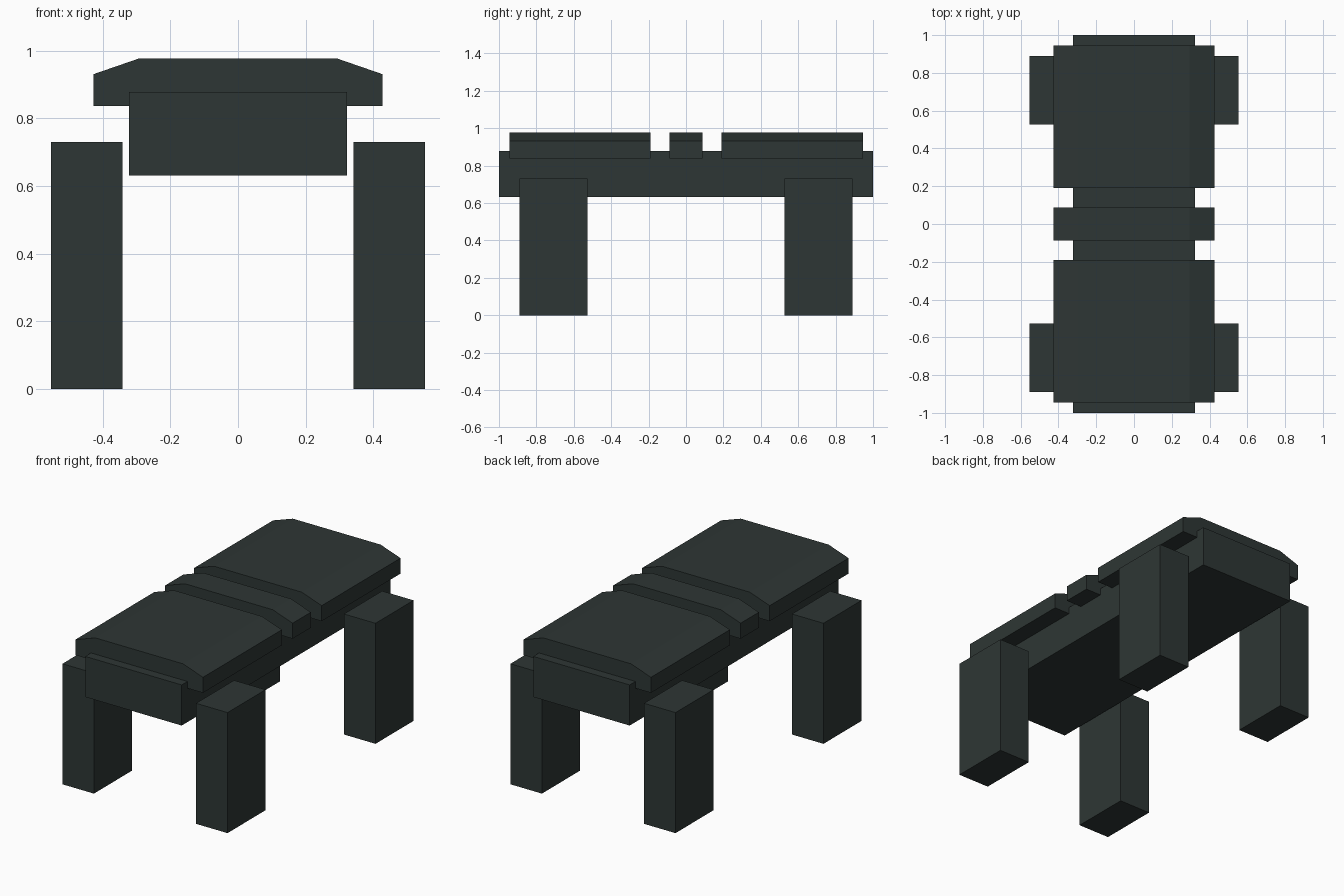
import bpy, bmesh

if "Cube" in bpy.data.objects:
    bpy.data.objects.remove(bpy.data.objects["Cube"])

mat = bpy.data.materials.new("dark slate")
mat.diffuse_color = (0.027, 0.037, 0.035, 1)
mat.use_nodes = True
mat.node_tree.nodes["Principled BSDF"].inputs["Base Color"].default_value = mat.diffuse_color


def prism(name, profile, y0, y1):
    """Extrude an x/z profile along y."""
    bm = bmesh.new()
    face = bm.faces.new([bm.verts.new((x, y0, z)) for x, z in profile])
    ext = bmesh.ops.extrude_face_region(bm, geom=[face])
    verts = [v for v in ext["geom"] if isinstance(v, bmesh.types.BMVert)]
    bmesh.ops.translate(bm, verts=verts, vec=(0, y1 - y0, 0))
    bmesh.ops.recalc_face_normals(bm, faces=bm.faces)
    mesh = bpy.data.meshes.new(name)
    bm.to_mesh(mesh)
    bm.free()
    mesh.materials.append(mat)
    obj = bpy.data.objects.new(name, mesh)
    bpy.context.collection.objects.link(obj)
    return obj


def rect(x0, x1, z0, z1):
    return [(x0, z0), (x1, z0), (x1, z1), (x0, z1)]


# Main beam
prism("body", rect(-0.323, 0.323, 0.632, 0.878), -1, 1)

# Top slabs with sloped shoulders
slab = [(-0.427, 0.837), (0.427, 0.837), (0.427, 0.931),
        (0.294, 0.977), (-0.294, 0.977), (-0.427, 0.931)]
for name, y0, y1 in (("front_slab", -0.945, -0.191),
                     ("middle_slab", -0.087, 0.087),
                     ("back_slab", 0.191, 0.945)):
    prism(name, slab, y0, y1)

# Four free-standing legs
for side, x0, x1 in (("left", -0.553, -0.342), ("right", 0.342, 0.553)):
    for end, y0, y1 in (("front", -0.89, -0.526), ("back", 0.526, 0.89)):
        prism(f"{end}_{side}_leg", rect(x0, x1, 0, 0.73), y0, y1)
